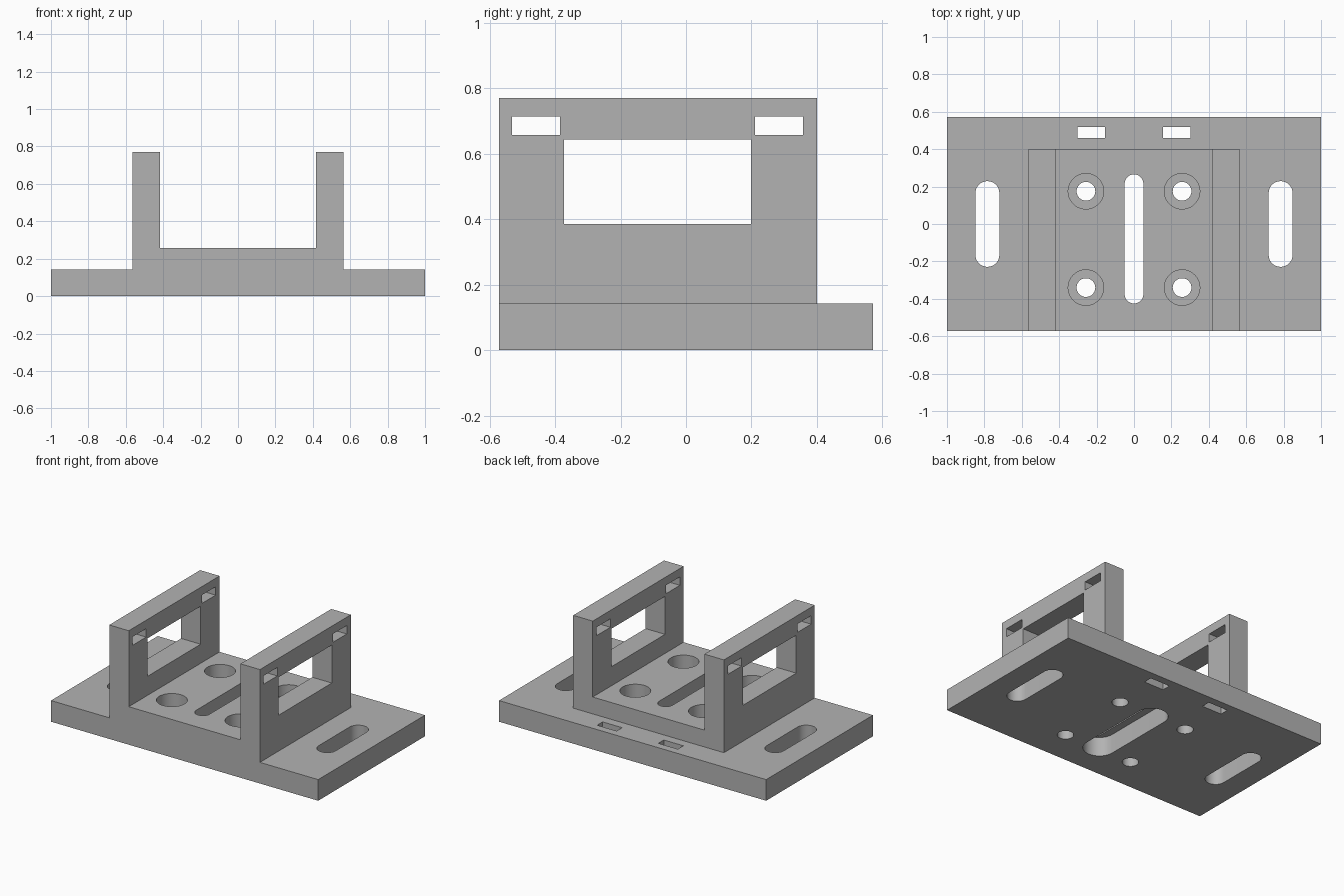
import bpy, bmesh, math

old = bpy.data.objects.get("Cube")
if old:
    bpy.data.objects.remove(old, do_unlink=True)

grey = bpy.data.materials.new("plain_grey")
grey.use_nodes = True
colour = (0.45, 0.45, 0.45, 1)
grey.diffuse_color = colour
grey.node_tree.nodes["Principled BSDF"].inputs["Base Color"].default_value = colour

BACK, LENGTH = 0.571, 1.0
BASE_TOP, FLOOR_TOP, WALL_TOP = 0.143, 0.257, 0.771
WALL_IN, WALL_OUT, CRADLE_BACK = 0.418, 0.564, 0.4


def prism(name, points, direction):
    """Extrude a closed outline of 3D points along a direction."""
    bm = bmesh.new()
    face = bm.faces.new([bm.verts.new(p) for p in points])
    out = bmesh.ops.extrude_face_region(bm, geom=[face])
    moved = [v for v in out["geom"] if isinstance(v, bmesh.types.BMVert)]
    bmesh.ops.translate(bm, verts=moved, vec=direction)
    bmesh.ops.recalc_face_normals(bm, faces=bm.faces)
    mesh = bpy.data.meshes.new(name)
    bm.to_mesh(mesh)
    bm.free()
    mesh.materials.append(grey)
    obj = bpy.data.objects.new(name, mesh)
    bpy.context.collection.objects.link(obj)
    return obj


def box(name, x0, x1, y0, y1, z0, z1):
    outline = [(x0, y0, z0), (x1, y0, z0), (x1, y1, z0), (x0, y1, z0)]
    return prism(name, outline, (0, 0, z1 - z0))


def slot(name, x, y, radius, half_length, z0, z1, steps=24):
    """Vertical round-ended slot; a plain cylinder when half_length equals radius."""
    reach = half_length - radius
    points = []
    for end in (1, -1):
        for i in range(steps + 1):
            if reach == 0 and i == steps:
                continue
            a = math.pi * i / steps
            points.append((x + end * radius * math.cos(a),
                           y + end * (reach + radius * math.sin(a)), z0))
    return prism(name, points, (0, 0, z1 - z0))


def combine(body, tool, operation):
    mod = body.modifiers.new(tool.name, "BOOLEAN")
    mod.operation, mod.solver, mod.object = operation, "EXACT", tool
    tool.hide_render = True
    graph = bpy.context.evaluated_depsgraph_get()
    mesh = bpy.data.meshes.new_from_object(body.evaluated_get(graph))
    body.modifiers.clear()
    body.data = mesh
    bpy.data.objects.remove(tool, do_unlink=True)


# Base plate joined to the U-shaped cradle
body = box("mounting_bracket", -LENGTH, LENGTH, -BACK, BACK, 0, BASE_TOP)
half = [(WALL_OUT, 0.05), (WALL_OUT, WALL_TOP), (WALL_IN, WALL_TOP), (WALL_IN, FLOOR_TOP)]
profile = half + [(-x, z) for x, z in reversed(half)]
cradle = prism("cradle", [(x, -BACK, z) for x, z in profile], (0, CRADLE_BACK + BACK, 0))
combine(body, cradle, "UNION")

# Window and strap slots through both walls
cutters = [box("window", -0.8, 0.8, -0.373, 0.198, 0.386, 0.643)]
for y in (-0.532, 0.211):
    cutters.append(box("wall_strap_slot", -0.8, 0.8, y, y + 0.147, 0.657, 0.714))

# Central slot with a wider pocket underneath
cutters.append(slot("centre_slot", 0, -0.08, 0.05, 0.345, -0.1, 0.4))
cutters.append(slot("centre_pocket", 0, -0.08, 0.1, 0.346, -0.1, 0.129))

for side in (-1, 1):
    # Side mounting slots and rear strap slots
    cutters.append(slot("side_slot", side * 0.784, 0, 0.064, 0.229, -0.1, 0.3))
    x = side * 0.229
    cutters.append(box("rear_strap_slot", x - 0.073, x + 0.073, 0.46, 0.519, -0.1, 0.3))
    # Counterbored screw holes
    for y in (-0.34, 0.175):
        x = side * 0.257
        cutters.append(slot("screw_hole", x, y, 0.05, 0.05, -0.1, 0.4))
        cutters.append(slot("counterbore", x, y, 0.095, 0.095, 0.114, 0.4))

for cutter in cutters:
    combine(body, cutter, "DIFFERENCE")

# One material, crisp edges, smooth round walls
body.data.materials.clear()
body.data.materials.append(grey)
for poly in body.data.polygons:
    poly.material_index = 0
bpy.ops.object.select_all(action="DESELECT")
body.select_set(True)
bpy.context.view_layer.objects.active = body
bpy.ops.object.shade_smooth_by_angle(angle=math.radians(30))
